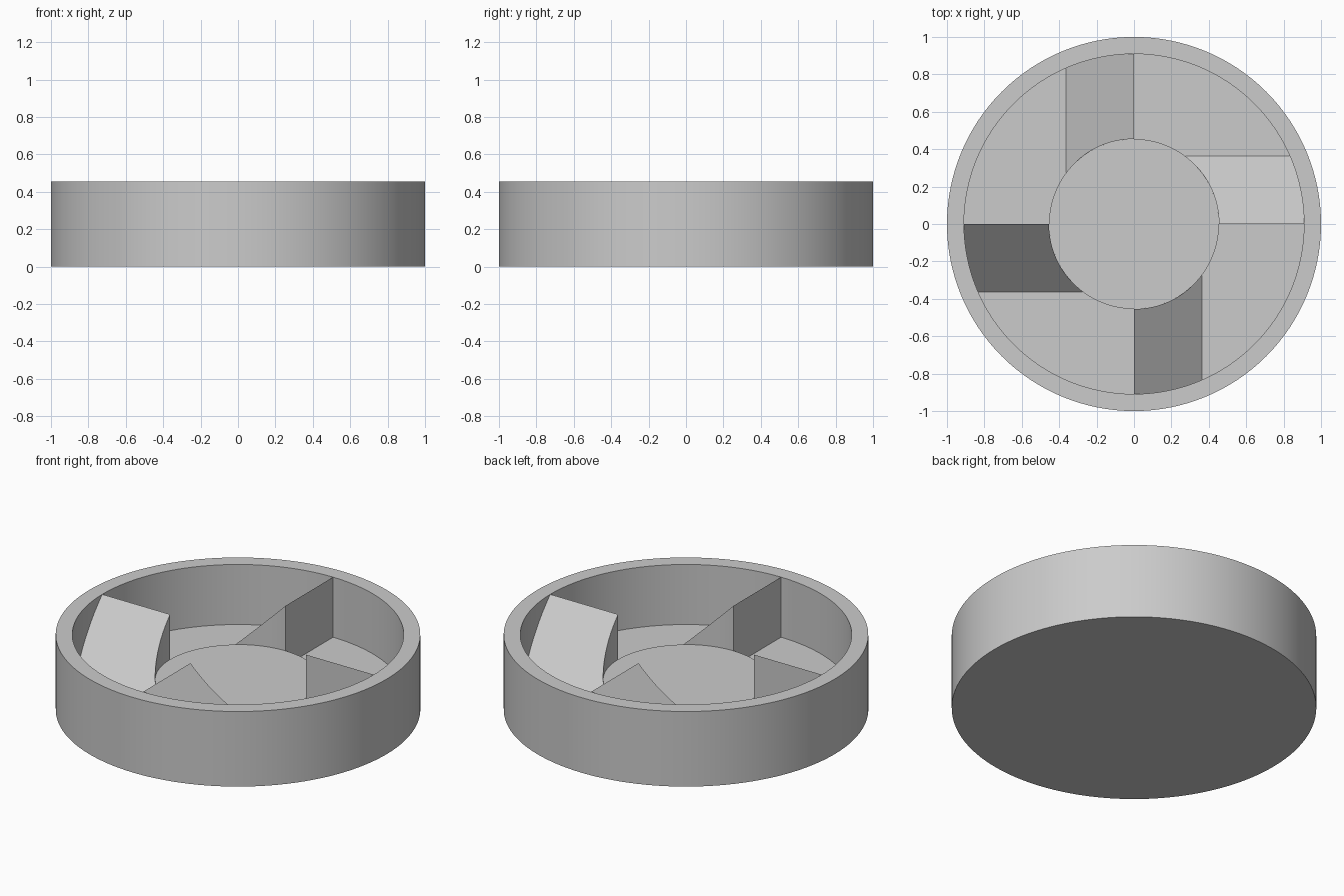
import bpy, bmesh
from math import pi, radians, sqrt

if "Cube" in bpy.data.objects:
    bpy.data.objects.remove(bpy.data.objects["Cube"])

UNIT = 1 / 11              # the dish radius is eleven units
OUTER, INNER, HUB = 1.0, 10 * UNIT, 5 * UNIT
RIM, FLOOR, HUB_TOP = 5 * UNIT, UNIT, 2 * UNIT
RAMP_WIDTH = 4 * UNIT
SEGMENTS = 128

grey = bpy.data.materials.new("plain_grey")
grey.use_nodes = True
colour = (0.6, 0.6, 0.6, 1)
grey.diffuse_color = colour
grey.node_tree.nodes["Principled BSDF"].inputs["Base Color"].default_value = colour


def finish(name, bm):
    """Turn a bmesh into a smooth-shaded object with sharp edges kept."""
    bmesh.ops.recalc_face_normals(bm, faces=bm.faces)
    mesh = bpy.data.meshes.new(name)
    bm.to_mesh(mesh)
    bm.free()
    mesh.materials.append(grey)
    obj = bpy.data.objects.new(name, mesh)
    bpy.context.collection.objects.link(obj)
    bpy.ops.object.select_all(action='DESELECT')
    obj.select_set(True)
    bpy.context.view_layer.objects.active = obj
    bpy.ops.object.shade_smooth_by_angle(angle=radians(30))
    return obj


# Round dish with a raised hub, turned from one profile
profile = [(0, 0), (OUTER, 0), (OUTER, RIM), (INNER, RIM), (INNER, FLOOR),
           (HUB, FLOOR), (HUB, HUB_TOP), (0, HUB_TOP)]
bm = bmesh.new()
verts = [bm.verts.new((r, 0, z)) for r, z in profile]
edges = [bm.edges.new(pair) for pair in zip(verts, verts[1:])]
bmesh.ops.spin(bm, geom=verts + edges, cent=(0, 0, 0), axis=(0, 0, 1),
               angle=2 * pi, steps=SEGMENTS, use_merge=False)
bmesh.ops.remove_doubles(bm, verts=bm.verts, dist=1e-5)
finish("dish", bm)


def make_ramp(name, turn, steps=24):
    """Wedge between hub and wall: upright on one side, sloping to the floor."""
    bm = bmesh.new()
    base = FLOOR - 0.02
    reach = INNER + 0.001
    rows = []
    for i in range(steps + 1):
        y = RAMP_WIDTH * i / steps
        near, far, top = sqrt(HUB**2 - y**2), sqrt(reach**2 - y**2), RIM - y
        rows.append([bm.verts.new(p) for p in (
            (near, y, top), (near, y, base), (far, y, base), (far, y, top))])
    for a, b in zip(rows, rows[1:]):
        for j in range(4):
            k = (j + 1) % 4
            bm.faces.new((a[j], a[k], b[k], b[j]))
    bm.faces.new(rows[0])
    bm.faces.new(rows[-1])
    finish(name, bm).rotation_euler.z = turn


# Four ramps, a quarter turn apart
for i, side in enumerate(("left", "back", "right", "front")):
    make_ramp(side + "_ramp", i * pi / 2)
